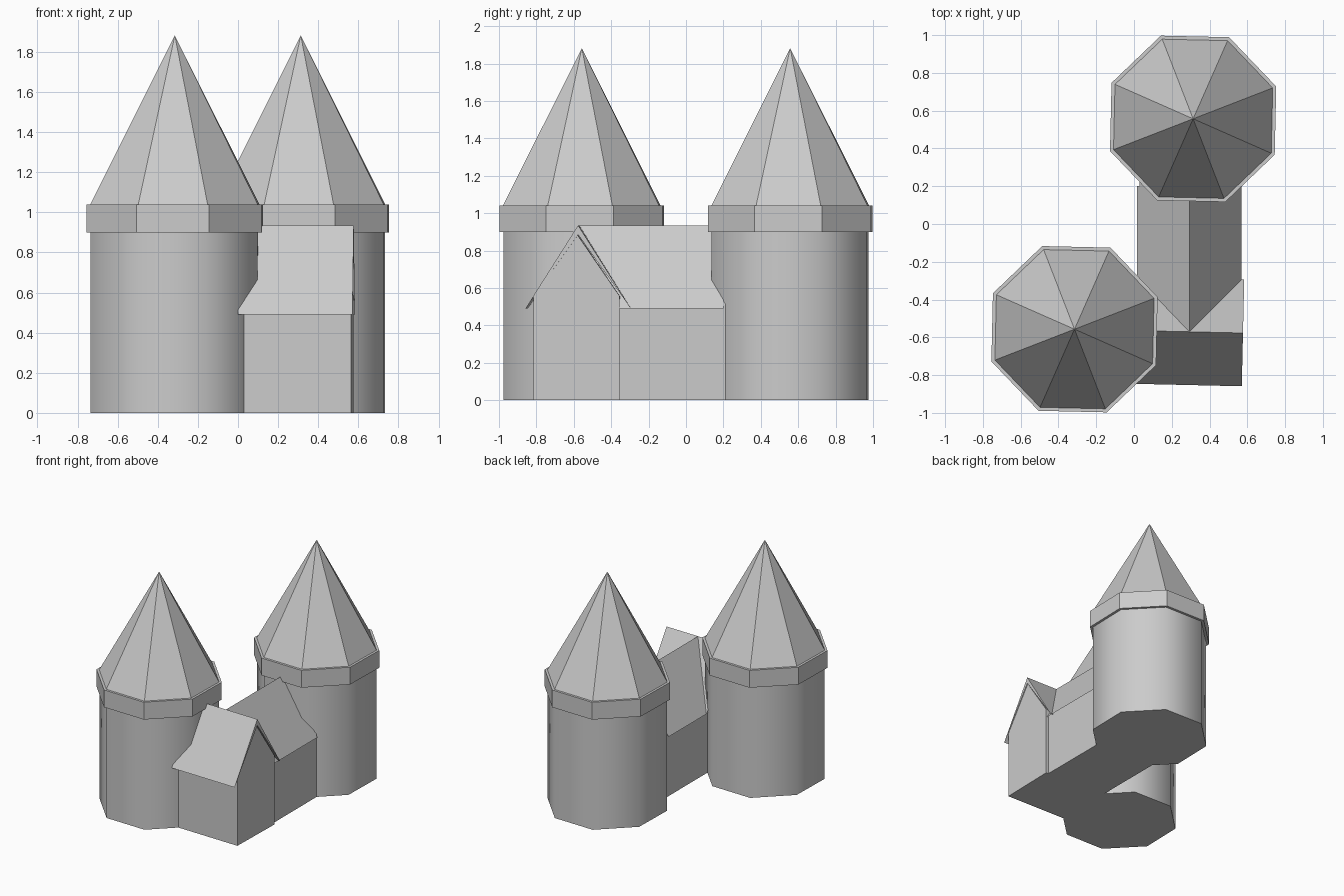
import bpy, math
from mathutils import Matrix

if "Cube" in bpy.data.objects:
    bpy.data.objects.remove(bpy.data.objects["Cube"])


def add_mesh(name, verts, faces):
    me = bpy.data.meshes.new(name)
    me.from_pydata(verts, [], faces)
    ob = bpy.data.objects.new(name, me)
    bpy.context.collection.objects.link(ob)
    return ob


def frustum(name, loc, r1, r2, z0, z1):
    # eight-sided solid, turned so that flats face almost along the axes
    bpy.ops.mesh.primitive_cone_add(
        vertices=8, radius1=r1, radius2=r2, depth=z1 - z0,
        location=(loc[0], loc[1], (z0 + z1) / 2))
    ob = bpy.context.object
    ob.name = name
    # first vertex points along +y (90 deg) or +x; both give 45 deg steps
    ob.data.transform(Matrix.Rotation(math.radians(21.2), 4, 'Z'))
    return ob


def extrude(name, profile, length, loc, angle):
    # profile in (across, height), extruded along local y from 0 to length
    n = len(profile)
    verts = [(a, y, z) for y in (0, length) for a, z in profile]
    faces = [tuple(range(n)), tuple(range(2 * n - 1, n - 1, -1))]
    faces += [(i, i + n, (i + 1) % n + n, (i + 1) % n) for i in range(n)]
    ob = add_mesh(name, verts, faces)
    ob.location = loc
    ob.rotation_euler[2] = math.radians(angle)
    return ob


# two round towers with flat-sided collars and spires
for side, loc in (("front", (-0.315, -0.557)), ("back", (0.313, 0.557))):
    body = frustum(side + "_tower_wall", loc, 0.45, 0.45, 0, 0.92)
    bpy.ops.object.shade_smooth_by_angle(angle=math.radians(50))
    frustum(side + "_tower_collar", loc, 0.472, 0.472, 0.9, 1.04)
    frustum(side + "_tower_spire", loc, 0.452, 0, 1.04, 1.882)


def house_wall(half, top=0.89):
    z = top - 0.4 * half / 0.28 - 0.005
    return [(-half, 0), (half, 0), (half, z), (0, top), (-half, z)]


def house_roof(half):
    return [(-half, 0.49), (0, 0.885), (half, 0.49), (0, 0.935)]


# gatehouse running along x
extrude("gatehouse_wall", house_wall(0.23), 0.545, (0.57, -0.585, 0), 88.7)
extrude("gatehouse_roof", house_roof(0.282), 0.57, (0.577, -0.577, 0), 88.7)

# hall running back along y to the rear tower
extrude("hall_wall", house_wall(0.262), 0.76, (0.292, -0.5, 0), 0)
extrude("hall_roof", house_roof(0.277), 0.77, (0.293, -0.57, 0), 0)

# make all face normals point outward
import bmesh
for ob in bpy.data.objects:
    bm = bmesh.new()
    bm.from_mesh(ob.data)
    bmesh.ops.recalc_face_normals(bm, faces=bm.faces)
    bm.to_mesh(ob.data)
    bm.free()
